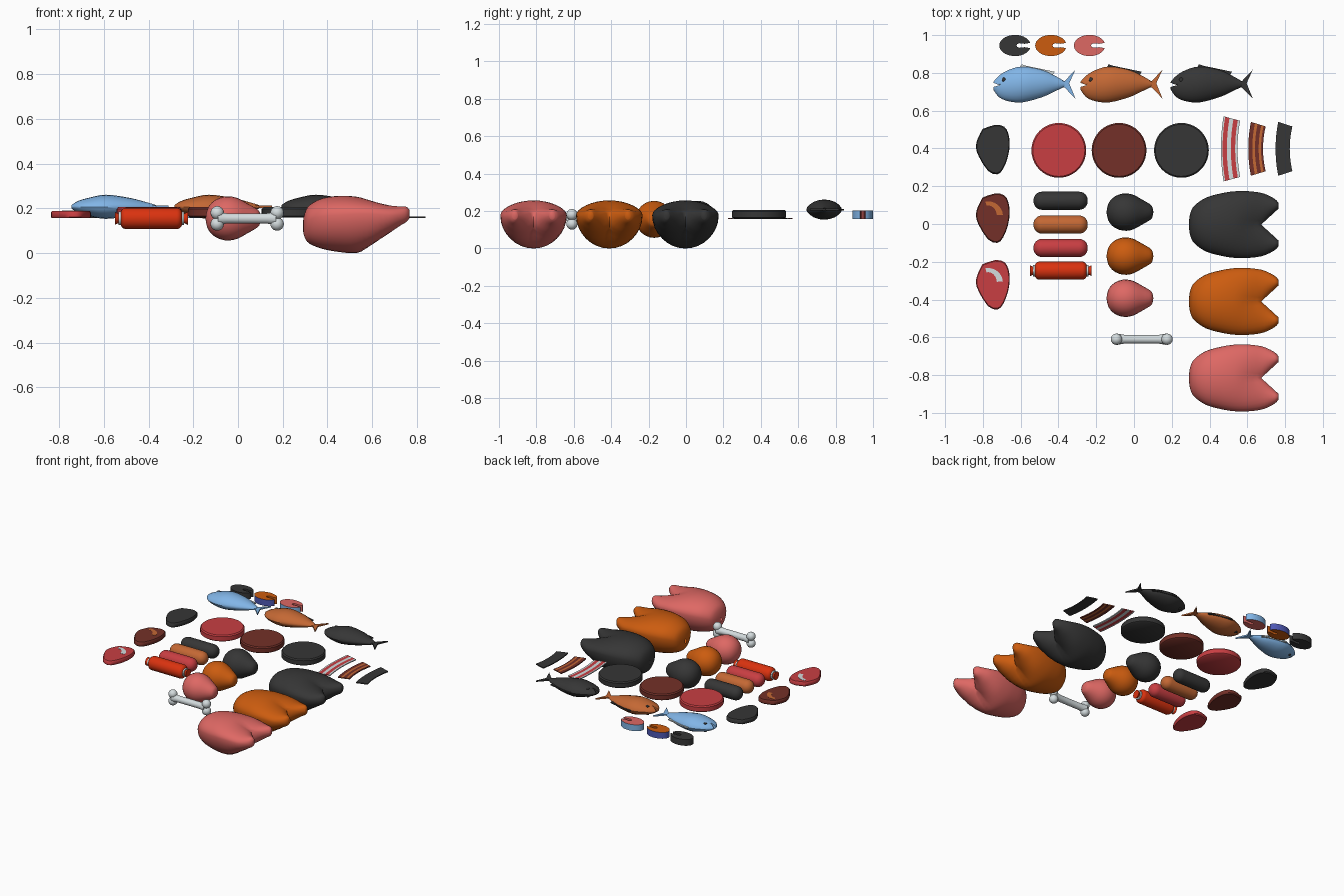
import bpy, bmesh, math
from mathutils import Vector

if "Cube" in bpy.data.objects:
    bpy.data.objects.remove(bpy.data.objects["Cube"])

# ---- colours (sRGB 0-255 converted to linear) ----
def material(name, rgb):
    m = bpy.data.materials.new(name)
    lin = [((c / 255 + .055) / 1.055) ** 2.4 for c in rgb]
    m.diffuse_color = (*lin, 1)
    m.use_nodes = True
    m.node_tree.nodes["Principled BSDF"].inputs["Base Color"].default_value = m.diffuse_color
    return m

BURNT = material("charcoal", (54, 54, 54))
ORANGE = material("roast orange", (204, 92, 15))
PINK = material("raw pink", (222, 104, 100))
RED = material("raw red", (200, 62, 66))
BROWN = material("cooked brown", (116, 48, 40))
TAN = material("sausage tan", (196, 104, 52))
SCARLET = material("wrapper scarlet", (218, 50, 15))
PALE = material("bone white", (212, 220, 222))
SKY = material("fish blue", (130, 182, 232))
NAVY = material("skin blue", (78, 88, 180))

# ---- helpers ----
def make(name, verts, faces, mats, angle=40):
    me = bpy.data.meshes.new(name)
    me.from_pydata([tuple(v) for v in verts], [], faces)
    bm = bmesh.new()
    bm.from_mesh(me)
    bmesh.ops.remove_doubles(bm, verts=bm.verts, dist=1e-5)
    bmesh.ops.recalc_face_normals(bm, faces=bm.faces)
    bm.to_mesh(me)
    bm.free()
    for m in (mats if isinstance(mats, list) else [mats]):
        me.materials.append(m)
    ob = bpy.data.objects.new(name, me)
    bpy.context.collection.objects.link(ob)
    bpy.ops.object.select_all(action='DESELECT')
    bpy.context.view_layer.objects.active = ob
    ob.select_set(True)
    bpy.ops.object.shade_smooth_by_angle(angle=math.radians(angle))
    return ob

def loft(name, rings, mats, angle=40):
    n = len(rings[0])
    verts = [v for r in rings for v in r]
    faces = [(i * n + j, i * n + (j + 1) % n, (i + 1) * n + (j + 1) % n, (i + 1) * n + j)
             for i in range(len(rings) - 1) for j in range(n)]
    faces += [tuple(range(n)), tuple(range(len(verts) - n, len(verts)))]
    return make(name, verts, faces, mats, angle)

def spline(keys, n=4):
    out = []
    for i in range(len(keys) - 1):
        p = [Vector(keys[max(0, min(len(keys) - 1, i + k))]) for k in (-1, 0, 1, 2)]
        for s in range(n):
            t = s / n
            out.append(.5 * (2 * p[1] + (p[2] - p[0]) * t + (2 * p[0] - 5 * p[1] + 4 * p[2] - p[3]) * t * t
                             + (3 * p[1] - p[0] - 3 * p[2] + p[3]) * t ** 3))
    return out + [Vector(keys[-1])]

def lathe_x(name, prof, y, z, mat, seg=24, angle=40):
    A = [2 * math.pi * k / seg for k in range(seg)]
    return loft(name, [[(x, y + r * math.cos(a), z + r * math.sin(a)) for a in A] for x, r in prof], mat, angle)

def slab(name, pts, z0, z1, mats, bevel=0.0):
    levels = [(z0, 1)] + [(z1, 1)]
    if bevel:
        levels = [(z0, 1 - bevel), (z0 + .006, 1), (z1 - .008, 1), (z1, 1 - bevel)]
    cx = sum(p[0] for p in pts) / len(pts)
    cy = sum(p[1] for p in pts) / len(pts)
    return loft(name, [[(cx + (x - cx) * s, cy + (y - cy) * s, z) for x, y in pts] for z, s in levels], mats)

def ball(name, c, r, mat, flat=1.0):
    prof = [(math.pi * k / 12) for k in range(13)]
    rings = [[(c[0] + r * math.sin(p) * math.cos(a), c[1] + r * math.sin(p) * math.sin(a),
               c[2] + r * flat * math.cos(p)) for a in [math.pi * k / 8 for k in range(16)]] for p in prof]
    return loft(name, rings, mat)

# ---- whole birds: mirrored half sections, splitting into two legs ----
# x, half width, bottom z, top z, widest z
BIRD = [(.29, .008, .105, .135, .12), (.298, .06, .07, .178, .135), (.32, .10, .042, .215, .15),
        (.38, .142, .018, .246, .165), (.46, .165, .004, .256, .17), (.53, .176, .0, .252, .175),
        (.60, .177, .02, .24, .175), (.673, .168, .075, .22, .17),
        (.72, .15, .115, .212, .17), (.752, .13, .138, .208, .173), (.766, .112, .155, .195, .175)]

def bird(name, cy, mat):
    st, n = spline(BIRD, 3), 17
    for side in (1, -1):
        verts, faces = [], []
        for x, w, zb, zt, zm in st:
            b = 0 if x < .54 else (x - .54) / .226
            b = min(1, b ** 1.3)
            yin = max(0, (x - .673) / .093 * .085)
            w = max(w, yin + .004)
            for k in range(n):
                u = math.pi * k / (n - 1)
                v = 2 * u - math.pi / 2
                f = lambda c: zm + c * (zt - zm if c > 0 else zm - zb)
                y = (1 - b) * (yin + (w - yin) * math.sin(u)) + b * ((yin + w) / 2 + (w - yin) / 2 * math.sin(v))
                z = (1 - b) * f(math.cos(u)) + b * f(math.cos(v))
                if k in (0, n - 1):
                    y = yin
                verts.append((x, cy + side * y, z))
        for i in range(len(st) - 1):
            for j in range(n - 1):
                faces.append((i * n + j, i * n + j + 1, (i + 1) * n + j + 1, (i + 1) * n + j))
            if st[i][0] > .672:
                faces.append((i * n + n - 1, i * n, (i + 1) * n, (i + 1) * n + n - 1))
        faces.append(tuple(range(len(verts) - n, len(verts))))
        allv = verts if side == 1 else allv + verts
        allf = faces if side == 1 else allf + [tuple(q + len(verts) for q in f) for f in faces]
    make(name, allv, allf, mat, 60)

for tag, cy, m in (("raw", -.815, PINK), ("roast", -.41, ORANGE), ("burnt", -.003, BURNT)):
    bird(tag + "_whole_bird", cy, m)

# ---- pear-shaped drumstick meat ----
PEAR = [(-.145, .004), (-.137, .042), (-.115, .073), (-.08, .093), (-.04, .099), (0, .09), (.04, .068),
        (.08, .045), (.096, .03), (.102, .004)]
for tag, cy, m in (("raw", -.393, PINK), ("roast", -.17, ORANGE), ("burnt", .063, BURNT)):
    lathe_x(tag + "_drumstick", spline(PEAR, 2), cy, .155, m)

# ---- bone ----
lathe_x("bone_shaft", [(-.09, .03), (-.05, .023), (.13, .023), (.17, .03)], -.61, .155, PALE, 16)
for x in (-.093, .175):
    for dz in (-.025, .025):
        ball("bone_knob", (x, -.61, .155 + dz), .03, PALE)

# ---- sausages ----
def capsule(x0, x1, r, c):
    arc = [math.pi / 2 * k / 6 for k in range(7)]
    left = [(x0 + c * (1 - math.sin(a)), r - c + c * math.cos(a)) for a in reversed(arc)]
    return left + [(x0 + x1 - x, q) for x, q in reversed(left)]

for tag, cy, m in (("raw", -.127, RED), ("cooked", -.003, TAN), ("burnt", .123, BURNT)):
    lathe_x(tag + "_sausage", capsule(-.532, -.245, .048, .045), cy, .155, m)
lathe_x("wrapped_sausage", capsule(-.525, -.25, .048, .025), -.247, .155, SCARLET)
for s in (-1, 1):
    mid = -.3875
    lathe_x("wrapper_clip", [(mid + s * .134, .03), (mid + s * .146, .03)], -.247, .155, PALE)
    lathe_x("wrapper_end", [(mid + s * .144, .02), (mid + s * .155, .025), (mid + s * .163, .029)],
            -.247, .155, SCARLET)

# ---- round patties ----
for tag, cx, m in (("raw", -.398, RED), ("cooked", -.079, BROWN), ("burnt", .251, BURNT)):
    circle = [(cx + .145 * math.cos(math.pi * k / 20), .39 + .145 * math.sin(math.pi * k / 20)) for k in range(40)]
    slab(tag + "_patty", circle, .16, .205, m, .05)

# ---- steaks with a fat streak ----
STEAK = [(-.055, .11), (.012, .132), (.06, .122), (.082, .085), (.089, .03), (.08, -.035), (.055, -.1),
         (.024, -.13), (-.026, -.112), (-.075, -.035), (-.09, .015), (-.08, .06)]
for tag, cy, m, fat in (("raw", -.323, RED, PALE), ("cooked", .03, BROWN, TAN), ("burnt", .393, BURNT, None)):
    ring = [tuple(p) for p in spline(STEAK + STEAK[:1], 2)[:-1]]
    slab(tag + "_steak", [(-.747 + x, cy + y) for x, y in ring], .156, .188, m, .05)
    if fat:
        A = [math.radians(5 + 12 * k) for k in range(9)]
        band = [(.078 * math.cos(a), .078 * math.sin(a)) for a in A]
        band += [(.046 * math.cos(a), .056 * math.sin(a)) for a in reversed(A)]
        slab(tag + "_fat_streak", [(-.772 + x, cy + .012 + y) for x, y in band], .186, .1895, fat)

# ---- bacon strips, bowed, with lengthwise stripes ----
def bacon(name, cx, cy, w, h, mats, widths):
    edges = [sum(widths[:i]) / sum(widths) for i in range(len(widths) + 1)]
    rows, verts, faces, idx = 12, [], [], []
    for z in (.156, .163):
        for r in range(rows + 1):
            t = 2 * r / rows - 1
            for e in edges:
                x = cx + w * (e - .5) - .014 * (1 - t * t) + .006
                verts.append((x, cy + t * (h / 2 - .024 * e), z))
    c, half = len(edges), (rows + 1) * len(edges)
    for r in range(rows):
        for i in range(c - 1):
            q = (r * c + i, r * c + i + 1, (r + 1) * c + i + 1, (r + 1) * c + i)
            faces += [q, tuple(k + half for k in q)]
            idx += [i % 2] * 2
        for i in (0, c - 1):
            a, b = r * c + i, (r + 1) * c + i
            faces.append((a, b, b + half, a + half))
            idx.append(0)
    for r in (0, rows):
        for i in range(c - 1):
            a = r * c + i
            faces.append((a, a + 1, a + 1 + half, a + half))
            idx.append(i % 2)
    ob = make(name, verts, faces, mats)
    for p, k in zip(ob.data.polygons, idx):
        p.material_index = k

bacon("raw_bacon", .512, .398, .088, .345, [PALE, RED], [.5, 1.3, 1.2, 1.3, .7])
bacon("cooked_bacon", .652, .398, .078, .285, [BROWN, TAN], [1.2, .8, 1.1, .7, .6])
bacon("burnt_bacon", .795, .398, .075, .285, [BURNT, BURNT], [1, 1])

# ---- fish lying on their sides ----
# distance from snout, low y, high y, half thickness
FISH = [(0, .712, .752, .008), (.03, .672, .785, .026), (.08, .65, .815, .041), (.155, .644, .834, .054),
        (.26, .672, .816, .04), (.33, .704, .783, .022), (.378, .727, .755, .008)]
TAIL = [(.35, .722), (.35, .762), (.378, .757), (.435, .817), (.402, .745), (.435, .664), (.378, .722)]
FIN = [(.13, .81), (.15, .846), (.172, .838), (.325, .806), (.31, .78)]
for tag, x0, m, fin in (("raw", -.745, SKY, PALE), ("cooked", -.284, TAN, BURNT), ("burnt", .194, BURNT, BURNT)):
    rings = []
    for x, lo, hi, hz in spline(FISH, 3):
        A = [math.pi * k / 10 for k in range(20)]
        rings.append([(x0 + x, (lo + hi) / 2 + (hi - lo) / 2 * math.cos(a),
                       .207 + hz * math.sin(a) * abs(math.sin(a)) ** .25) for a in A])
    body = loft(tag + "_fish_body", rings, m)
    # mouth notch
    cut = slab("mouth_cutter", [(x0 - .02, .755), (x0 - .02, .72), (x0 + .034, .735)], .1, .3, m)
    cut.hide_render = True
    mod = body.modifiers.new("mouth", 'BOOLEAN')
    mod.operation, mod.solver, mod.object = 'DIFFERENCE', 'EXACT', cut
    bpy.context.view_layer.objects.active = body
    bpy.ops.object.modifier_apply(modifier="mouth")
    bpy.data.objects.remove(cut)
    slab(tag + "_fish_tail", [(x0 + x, y) for x, y in TAIL], .202, .212, m)
    slab(tag + "_fish_fin", [(x0 + x, y) for x, y in FIN], .203, .211, fin)
    for s in (-1, 1):
        ball(tag + "_fish_eye", (x0 + .056, .764, .207 + s * .028), .011, BURNT, .55)

# ---- fish cutlets: C shapes with skin around the outside ----
for tag, cx, m, skin in (("raw", -.235, PINK, SKY), ("cooked", -.44, ORANGE, NAVY), ("burnt", -.63, BURNT, BURNT)):
    A = [math.radians(14 + 332 * k / 32) for k in range(33)]
    pts = [(.083 * math.cos(a), .056 * math.sin(a)) for a in A]
    pts += [(.05, -.009), (.025, -.012), (.012, -.008), (.008, 0), (.012, .008), (.025, .012), (.05, .009)]
    ob = slab(tag + "_cutlet", [(cx + x, .945 + y) for x, y in pts], .157, .202, [m, skin])
    for p in ob.data.polygons:
        d = p.center - Vector((cx, .945, p.center.z))
        if abs(p.normal.z) < .5 and (d.x / .083) ** 2 + (d.y / .056) ** 2 > .9:
            p.material_index = 1
